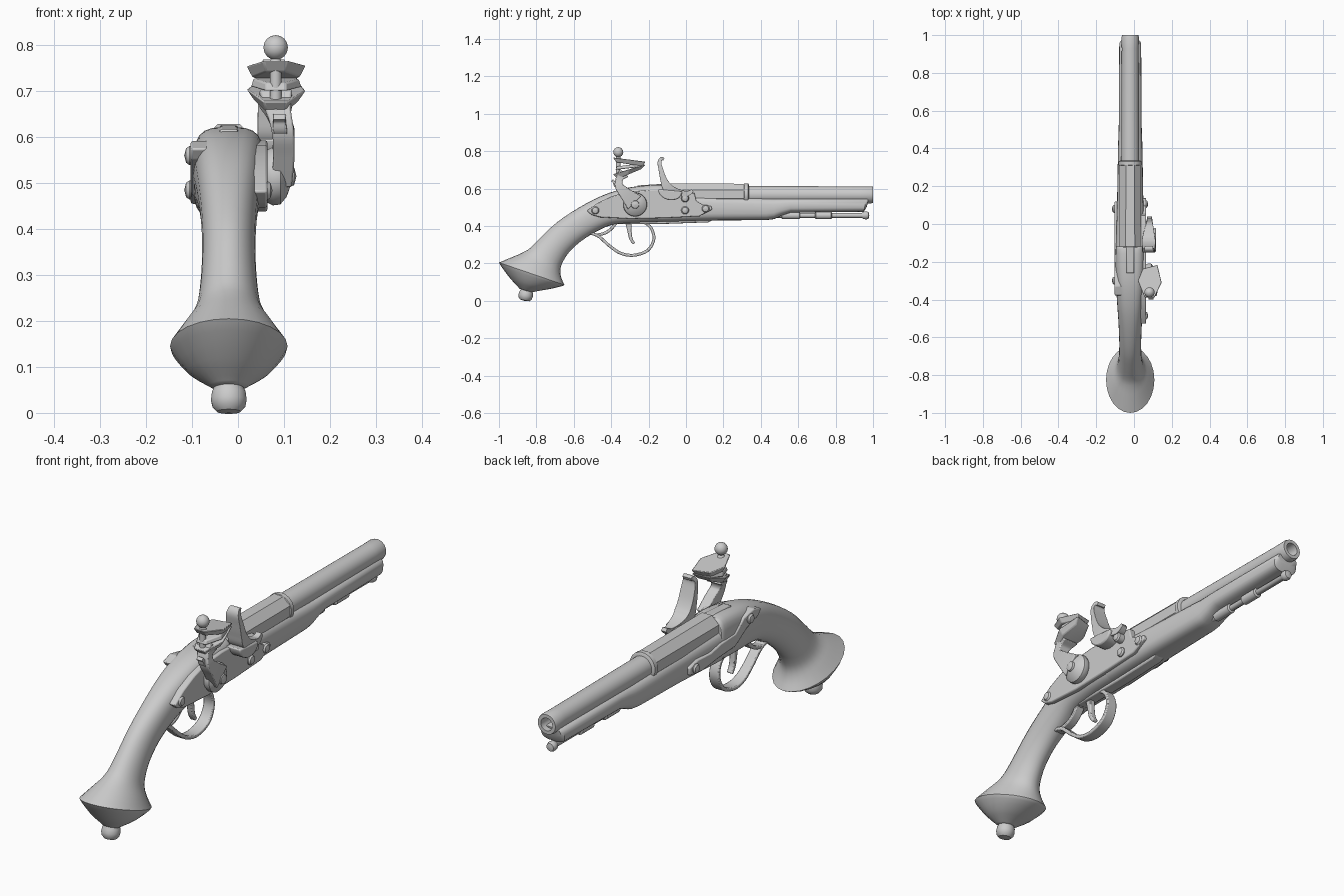
import bpy, bmesh, math
from mathutils import Vector

CX = -0.02  # centre line of stock and barrel


def finish(name, bm, angle=35, bevel=0):
    bmesh.ops.remove_doubles(bm, verts=bm.verts, dist=1e-5)
    bmesh.ops.recalc_face_normals(bm, faces=bm.faces)
    me = bpy.data.meshes.new(name)
    bm.to_mesh(me)
    bm.free()
    ob = bpy.data.objects.new(name, me)
    bpy.context.collection.objects.link(ob)
    bpy.ops.object.select_all(action='DESELECT')
    ob.select_set(True)
    bpy.context.view_layer.objects.active = ob
    bpy.ops.object.shade_smooth_by_angle(angle=math.radians(angle))
    if bevel:
        m = ob.modifiers.new("bevel", 'BEVEL')
        m.width, m.segments, m.limit_method = bevel, 2, 'ANGLE'
    return ob


def skin(bm, rings):
    rows = [[bm.verts.new(p) for p in r] for r in rings]
    n = len(rows[0])
    for a, b in zip(rows, rows[1:]):
        for i in range(n):
            bm.faces.new((a[i], a[(i + 1) % n], b[(i + 1) % n], b[i]))
    bm.faces.new(rows[0])
    bm.faces.new(rows[-1])


def smooth_path(pts, sub):
    out = []
    for i in range(len(pts) - 1):
        q = [pts[max(i - 1, 0)], pts[i], pts[i + 1], pts[min(i + 2, len(pts) - 1)]]
        for k in range(sub):
            t = k / sub
            out.append([b + 0.5 * t * (c - a + t * (2*a - 5*b + 4*c - d + t * (3*(b - c) + d - a)))
                        for a, b, c, d in zip(*q)])
    return out + [list(pts[-1])]


def loft(name, secs, sub=1, n=24, angle=35):
    """Sections: top y,z, bottom y,z, half width, squareness."""
    rings = []
    for ty, tz, by, bz, w, e in smooth_path(secs, sub):
        ring = []
        for i in range(n):
            a = 2 * math.pi * i / n
            c, s = math.cos(a), math.sin(a)
            c = math.copysign(abs(c) ** (2 / e), c)
            s = math.copysign(abs(s) ** (2 / e), s)
            ring.append((CX + w * c, (ty + by + s * (ty - by)) / 2, (tz + bz + s * (tz - bz)) / 2))
        rings.append(ring)
    bm = bmesh.new()
    skin(bm, rings)
    return finish(name, bm, angle)


def lathe(name, prof, origin, axis, n=24, angle=35):
    """Profile of (radius, distance along axis)."""
    q = Vector(axis).to_track_quat('Z', 'Y')
    bm = bmesh.new()
    rings = [[Vector(origin) + q @ Vector((max(r, .0005) * math.cos((i + .5) * 2 * math.pi / n),
                                            max(r, .0005) * math.sin((i + .5) * 2 * math.pi / n), t))
              for i in range(n)] for r, t in prof]
    skin(bm, rings)
    return finish(name, bm, angle)


def plate(name, pts, x0, x1, bevel=.005, sub=1):
    """Outline in y,z pushed through x."""
    if sub > 1:
        pts = smooth_path(pts, sub)
    bm = bmesh.new()
    skin(bm, [[(x, y, z) for y, z in pts] for x in (x0, x1)])
    return finish(name, bm, 30, bevel)


def strap(name, pts, sub=5, bevel=.004):
    """Bar along x,y,z points with thickness and half width."""
    p = smooth_path(pts, sub)
    rings = []
    for i, (x, y, z, t, w) in enumerate(p):
        a, b = p[max(i - 1, 0)], p[min(i + 1, len(p) - 1)]
        d = Vector((b[1] - a[1], b[2] - a[2])).normalized() * t / 2
        rings.append([(x + sx * w, y - s * d.y, z + s * d.x)
                      for sx, s in ((-1, -1), (1, -1), (1, 1), (-1, 1))])
    bm = bmesh.new()
    skin(bm, rings)
    return finish(name, bm, 40, bevel)


def ball(r, t, squash=1, steps=8):
    return [(r * math.sin(math.pi * i / steps), t - r * squash * math.cos(math.pi * i / steps))
            for i in range(steps + 1)]


# Stock: fore end, then curved grip, then butt cap
loft("fore_stock", [(.975, .548, .968, .505, .048, 2.5), (.965, .55, .95, .476, .058, 3),
                    (.56, .55, .56, .472, .06, 3), (.51, .55, .51, .455, .061, 3),
                    (.47, .55, .47, .437, .062, 3), (.43, .552, .43, .432, .064, 3),
                    (.15, .56, .15, .43, .069, 3.2), (-.13, .57, -.13, .422, .076, 3.5)])
loft("grip", [(-.118, .612, -.118, .422, .072, 3.5), (-.135, .622, -.135, .422, .077, 3.5),
              (-.22, .617, -.22, .42, .078, 3.5), (-.33, .601, -.31, .415, .075, 3),
              (-.45, .562, -.40, .405, .069, 2.6), (-.57, .50, -.48, .37, .062, 2.3),
              (-.69, .42, -.56, .32, .058, 2.1), (-.77, .345, -.625, .26, .06, 2),
              (-.83, .285, -.66, .205, .067, 2), (-.87, .26, -.672, .165, .078, 2),
              (-.92, .238, -.667, .125, .1, 2), (-1.0, .205, -.65, .085, .128, 2)], 3)
loft("butt_cap", [(-1.0, .205, -.65, .085, .128, 2), (-.985, .18, -.665, .078, .12, 2),
                  (-.94, .12, -.73, .063, .09, 2), (-.905, .082, -.79, .053, .056, 2),
                  (-.89, .065, -.825, .045, .034, 2)], 2)
lathe("butt_knob", [(.03, -.025), (.03, -.012), (.037, .005), (.039, .022), (.036, .037),
                    (.026, .048), (0, .051)], (CX, -.853, .05), (0, -.2, -1))

# Barrel: round front with bore, octagonal breech, ring between
lathe("barrel", [(.048, 0), (.045, .63), (.046, .69), (.043, .7), (.028, .7), (.026, .58), (0, .58)],
      (CX, .3, .567), (0, 1, 0), 32)
lathe("breech", [(.063, 0), (.0605, .43)], (CX, -.118, .57), (0, 1, 0), 8, 20)
lathe("barrel_ring", [(.058, 0), (.062, .003), (.062, .022), (.054, .026)], (CX, .31, .568), (0, 1, 0), 16)
plate("breech_tang", [(-.26, .617), (-.12, .626), (-.12, .59), (-.26, .59)], CX - .02, CX + .02)

# Ramrod and its pipes
lathe("ramrod", [(.013, 0), (.013, .485), (.02, .495), (.022, .51), (.017, .522), (0, .525)],
      (CX, .455, .457), (0, 1, 0), 16)
for y, l in ((.51, .1), (.69, .09)):
    lathe("ramrod_pipe", [(.015, 0), (.021, .004), (.021, l - .004), (.015, l)], (CX, y, .457), (0, 1, 0), 16)

# Lock plate on the right, side plate on the left
plate("lock_plate", [(-.53, .482), (-.47, .525), (-.40, .558), (-.32, .583), (-.2, .593), (-.05, .59),
                     (.045, .577), (.055, .535), (.09, .512), (.135, .507), (.14, .488), (.07, .452),
                     (-.1, .443), (-.3, .438), (-.46, .447), (-.505, .46)], .03, .064)
plate("side_plate", [(-.38, .575), (-.33, .592), (-.26, .578), (-.2, .53), (-.1, .525), (-.03, .51),
                     (.06, .515), (.12, .5), (.115, .465), (.03, .455), (-.08, .468), (-.2, .475),
                     (-.28, .525), (-.36, .55)], -.103, -.06)
screw = [(.021, -.03), (.021, .004), (.016, .011), (0, .015)]
for y, z, x in ((-.485, .484, .06), (-.005, .484, .064), (.105, .493, .06), (-.005, .548, .085)):
    lathe("lock_screw", screw, (x, y, z), (1, 0, 0), 16)
for y, z in ((-.3, .56), (.08, .485)):
    lathe("side_screw", screw, (-.102, y, z), (-1, 0, 0), 16)

# Cock: round base, curved neck, spur
lathe("cock_base", [(.058, 0), (.064, .012), (.062, .028), (.045, .042), (.022, .05), (.02, .058), (0, .063)],
      (.064, -.272, .515), (1, 0, 0))
strap("cock_neck", [(.094, -.275, .525, .1, .023), (.1, -.325, .575, .065, .023), (.098, -.358, .615, .045, .024),
                    (.087, -.355, .655, .04, .028), (.082, -.33, .685, .06, .036)])
strap("cock_spur", [(.095, -.345, .60, .02, .015), (.092, -.375, .615, .018, .015),
                    (.09, -.385, .635, .014, .014), (.09, -.395, .645, .016, .014)])


# Jaws, flint and jaw screw
def jaw(name, z, slope, thick, s, bottom, top):
    bm = bmesh.new()
    out = [(.055, -.39), (.11, -.39), (.148, -.31), (.125, -.215), (.045, -.235), (.018, -.3)]
    rings = []
    for dz, k in ((-thick / 2, bottom), (thick / 2, top)):
        rings.append([(.083 + (x - .083) * k * s, -.305 + (y + .305) * k * s,
                       z + dz + (y + .305) * slope) for x, y in out])
    skin(bm, rings)
    return finish(name, bm, 30, .004)


jaw("lower_jaw", .69, .3, .026, 1, .72, 1)
jaw("flint", .718, .1, .018, .85, 1, .9)
jaw("upper_jaw", .743, -.13, .025, 1, .8, 1)
lathe("jaw_screw", [(.013, -.09), (.013, .03), (.018, .035), (.012, .042)] + ball(.027, .071)[1:],
      (.082, -.362, .724), (0, 0, 1), 20)

# Frizzen, its pivot arm, and the pan
strap("frizzen", [(.078, -.118, .757, .014, .02), (.078, -.132, .76, .018, .024), (.078, -.142, .74, .02, .03),
                  (.078, -.134, .70, .025, .034), (.078, -.12, .65, .035, .035), (.078, -.1, .608, .05, .035),
                  (.078, -.06, .588, .035, .03), (.082, .0, .572, .03, .018), (.082, .035, .59, .016, .012)])
plate("pan", [(-.15, .597), (-.142, .57), (-.115, .547), (-.08, .538), (-.045, .545), (-.025, .565), (-.02, .585)],
      .045, .116, .006, 2)

# Trigger guard, rear brace, trigger and front tang
strap("trigger_guard", [(CX, -.60, .352, .014, .02), (CX, -.54, .362, .014, .022), (CX, -.475, .35, .016, .022),
                        (CX, -.41, .295, .016, .022), (CX, -.35, .255, .016, .024), (CX, -.28, .244, .016, .026),
                        (CX, -.205, .27, .016, .026), (CX, -.172, .33, .016, .024), (CX, -.187, .39, .016, .022),
                        (CX, -.23, .425, .016, .022)])
strap("guard_brace", [(CX, -.49, .352, .014, .02), (CX, -.44, .36, .016, .02), (CX, -.40, .385, .016, .02),
                      (CX, -.37, .425, .018, .02)])
strap("trigger", [(CX, -.31, .43, .035, .012), (CX, -.303, .38, .024, .012), (CX, -.295, .335, .018, .013),
                  (CX, -.278, .305, .014, .013)])
plate("guard_tang", [(-.36, .425), (-.36, .41), (-.1, .412), (.12, .42), (.15, .435)], CX - .025, CX + .025)
